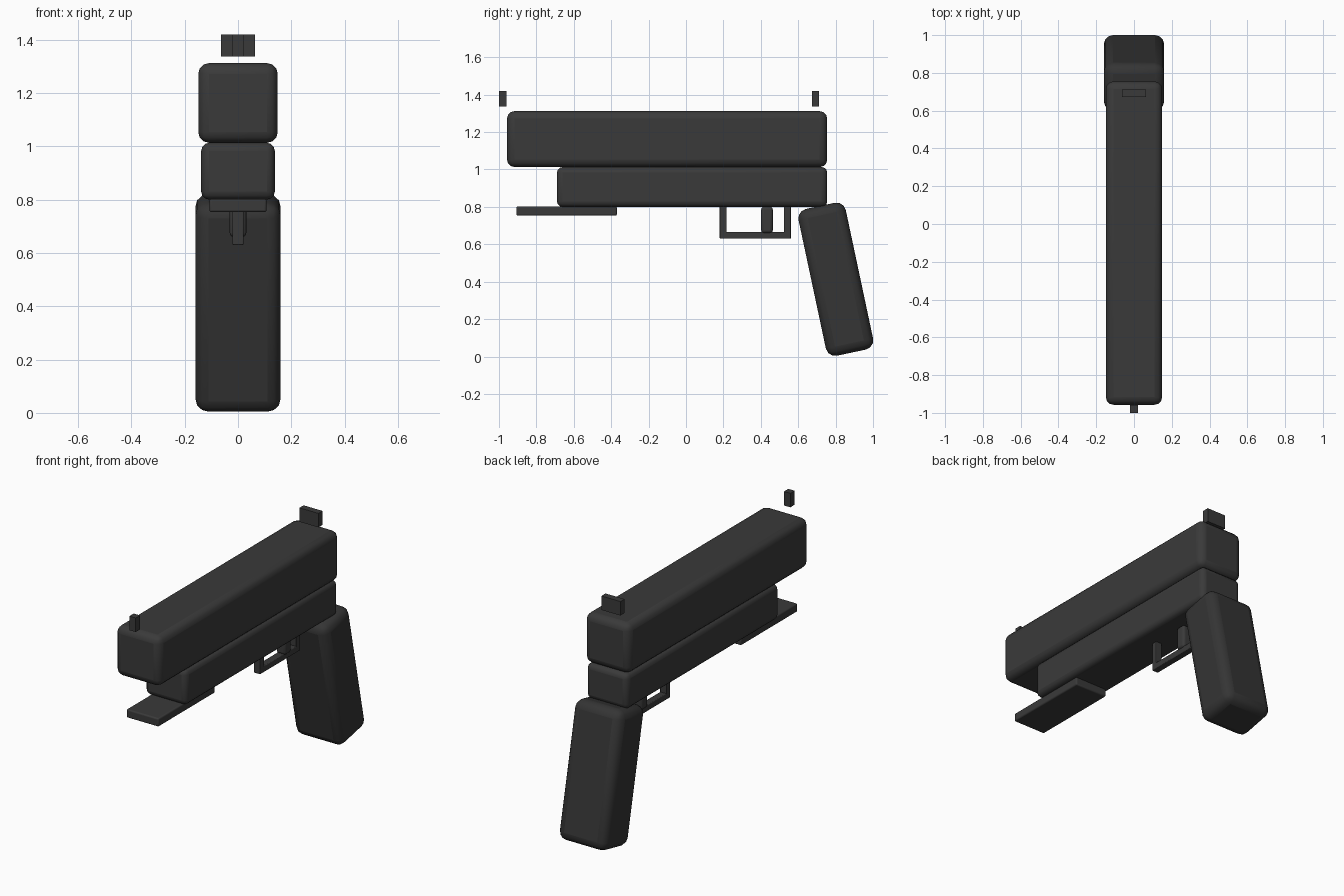
import bpy, bmesh, math
from mathutils import Matrix

if "Cube" in bpy.data.objects:
    bpy.data.objects.remove(bpy.data.objects["Cube"])


def material(name, v):
    m = bpy.data.materials.new(name)
    m.diffuse_color = (v, v, v, 1)
    m.use_nodes = True
    m.node_tree.nodes["Principled BSDF"].inputs["Base Color"].default_value = m.diffuse_color
    return m


dark_metal = material("dark_metal", 0.042)
black_grip = material("black_grip", 0.035)


def block(name, x, y, z, mat, bevel=0.0, tilt=0.0):
    """Box spanning -x..x, y range and z range, with rounded edges and a tilt about x."""
    bm = bmesh.new()
    size = (2 * x, y[1] - y[0], z[1] - z[0])
    bmesh.ops.create_cube(bm, size=1, matrix=Matrix.Diagonal((*size, 1)))
    me = bpy.data.meshes.new(name)
    bm.to_mesh(me)
    bm.free()
    ob = bpy.data.objects.new(name, me)
    bpy.context.collection.objects.link(ob)
    ob.location = (0, sum(y) / 2, sum(z) / 2)
    ob.rotation_euler.x = tilt
    me.materials.append(mat)
    if bevel:
        mod = ob.modifiers.new("rounded_edges", 'BEVEL')
        mod.width = bevel
        mod.segments = 3
    return ob


# Main body: upper slide over lower frame
block("slide", 0.149, (-0.957, 0.755), (1.013, 1.312), dark_metal, 0.04)
block("frame", 0.138, (-0.69, 0.755), (0.80, 1.013), dark_metal, 0.03)

# Slanted hand grip
block("grip", 0.16, (0.672, 0.93), (0.012, 0.814), black_grip, 0.05, math.radians(12))

# Plate under the front of the frame
block("under_rail", 0.107, (-0.907, -0.37), (0.753, 0.803), dark_metal, 0.008)

# Trigger and its guard
block("trigger", 0.031, (0.402, 0.464), (0.66, 0.80), dark_metal, 0.015)
block("guard_front", 0.021, (0.18, 0.217), (0.63, 0.805), dark_metal, 0.004)
block("guard_rear", 0.021, (0.524, 0.561), (0.63, 0.805), dark_metal, 0.004)
block("guard_bottom", 0.021, (0.18, 0.561), (0.63, 0.667), dark_metal, 0.004)

# Sights floating just above the slide
block("front_sight", 0.021, (-1.0, -0.959), (1.336, 1.42), dark_metal)
block("rear_sight", 0.063, (0.673, 0.712), (1.336, 1.42), dark_metal)

# Smooth shading on the rounded blocks, sharp corners kept
for ob in bpy.context.scene.objects:
    ob.select_set(True)
    bpy.context.view_layer.objects.active = ob
bpy.ops.object.shade_smooth_by_angle(angle=math.radians(35))
